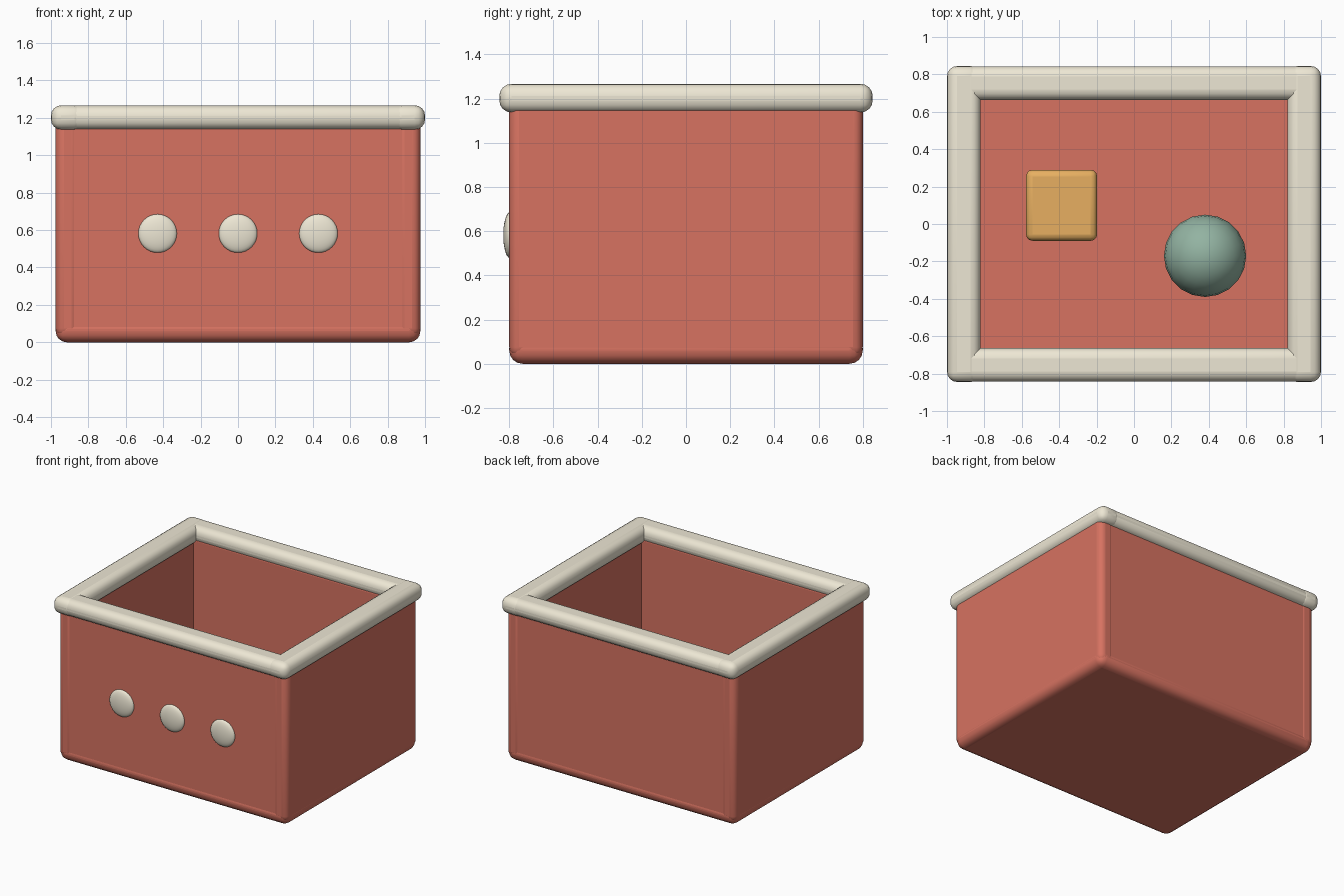
import bpy
import math

if "Cube" in bpy.data.objects:
    bpy.data.objects.remove(bpy.data.objects["Cube"])


def material(name, rgb):
    m = bpy.data.materials.new(name)
    m.diffuse_color = (*rgb, 1)
    m.use_nodes = True
    m.node_tree.nodes["Principled BSDF"].inputs["Base Color"].default_value = m.diffuse_color
    return m


RED = material("red", (0.68, 0.17, 0.12))
CREAM = material("cream", (0.85, 0.80, 0.66))
YELLOW = material("yellow", (0.80, 0.43, 0.12))
GREEN = material("green", (0.29, 0.45, 0.36))


def finish(name, mat):
    ob = bpy.context.object
    ob.name = name
    ob.data.materials.append(mat)
    bpy.ops.object.transform_apply(location=False, rotation=True, scale=True)
    return ob


def rounded_box(name, lo, hi, radius, mat, segments=4):
    centre = [(a + b) / 2 for a, b in zip(lo, hi)]
    bpy.ops.mesh.primitive_cube_add(size=1, location=centre)
    bpy.context.object.scale = [b - a for a, b in zip(lo, hi)]
    ob = finish(name, mat)
    bev = ob.modifiers.new("bevel", 'BEVEL')
    bev.width = radius
    bev.segments = segments
    bpy.ops.object.shade_smooth_by_angle(angle=math.radians(40))
    return ob


def ball(name, loc, scale, segs, rings, mat, rot=(0, 0, 0)):
    bpy.ops.mesh.primitive_uv_sphere_add(segments=segs, ring_count=rings,
                                         location=loc, rotation=rot)
    bpy.context.object.scale = scale
    finish(name, mat)
    bpy.ops.object.shade_smooth()


# Floor slab
rounded_box("floor", (-0.975, -0.80, 0), (0.975, 0.80, 0.13), 0.06, RED)

# Walls and rim bars, one of each per side
for s, side in ((-1, "left"), (1, "right")):
    x = 0.91 * s
    rounded_box(side + "_wall", (x - 0.065, -0.80, 0.03), (x + 0.065, 0.80, 1.2), 0.045, RED)
    rounded_box(side + "_rim", (x - 0.09, -0.845, 1.137), (x + 0.09, 0.845, 1.267), 0.055, CREAM)
for s, side in ((-1, "front"), (1, "back")):
    y = 0.7325 * s
    rounded_box(side + "_wall", (-0.93, y - 0.065, 0.03), (0.93, y + 0.065, 1.2), 0.04, RED)
    y = 0.753 * s
    rounded_box(side + "_rim", (-0.94, y - 0.09, 1.138), (0.94, y + 0.09, 1.266), 0.055, CREAM)

# Row of flattened buttons on the front
for i, x in enumerate((-0.43, 0, 0.43)):
    ball(f"front_button_{i + 1}", (x, -0.798, 0.582), (0.103, 0.103, 0.029), 32, 16,
         CREAM, (math.radians(90), 0, 0))

# Contents resting on the floor
rounded_box("toy_block", (-0.577, -0.09, 0.13), (-0.197, 0.29, 0.51), 0.035, YELLOW, 3)
ball("toy_ball", (0.38, -0.17, 0.35), (0.22, 0.22, 0.22), 20, 12, GREEN)
